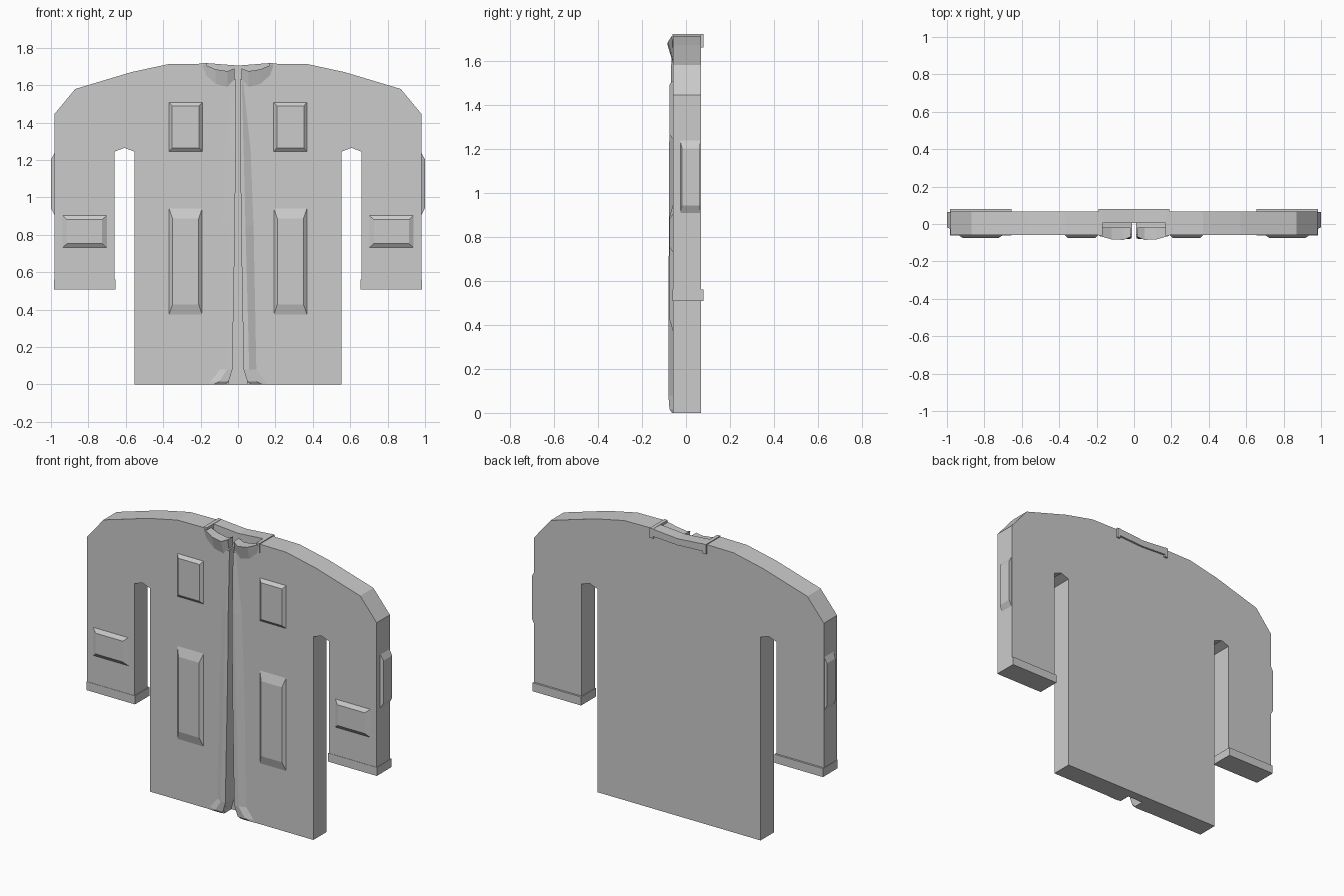
import bpy, bmesh

cube = bpy.data.objects.get("Cube")
if cube:
    bpy.data.objects.remove(cube, do_unlink=True)

grey = bpy.data.materials.new("grey cloth")
grey.use_nodes = True
grey.diffuse_color = (0.6, 0.6, 0.6, 1)
bsdf = grey.node_tree.nodes["Principled BSDF"]
bsdf.inputs["Base Color"].default_value = grey.diffuse_color
bsdf.inputs["Roughness"].default_value = 0.9


def loft(name, rings, mirror=True):
    """Skin a list of equal closed rings, cap both ends, mirror across x."""
    bm = bmesh.new()
    rows = [[bm.verts.new(p) for p in ring] for ring in rings]
    n = len(rows[0])
    for a, b in zip(rows, rows[1:]):
        for i in range(n):
            j = (i + 1) % n
            bm.faces.new((a[i], a[j], b[j], b[i]))
    bm.faces.new(rows[0][::-1])
    bm.faces.new(rows[-1])
    bmesh.ops.recalc_face_normals(bm, faces=bm.faces[:])
    mesh = bpy.data.meshes.new(name)
    bm.to_mesh(mesh)
    bm.free()
    mesh.materials.append(grey)
    obj = bpy.data.objects.new(name, mesh)
    bpy.context.collection.objects.link(obj)
    if mirror:
        obj.modifiers.new("Mirror", 'MIRROR').use_mirror_merge = False
    return obj


def prism(name, outline, y0, y1, mirror=False):
    return loft(name, [[(x, y, z) for x, z in outline] for y in (y0, y1)], mirror)


def rect(x0, x1, z0, z1):
    return [(x0, z0), (x1, z0), (x1, z1), (x0, z1)]


def both_sides(half):
    """Complete a half outline that starts and ends on the centre line."""
    return half + [(-x, z) for x, z in half[-2:0:-1]]


# Coat slab with sleeves
body = prism("coat_body", both_sides([
    (0, 0), (0.553, 0), (0.553, 1.245), (0.607, 1.265), (0.66, 1.245),
    (0.66, 0.51), (0.982, 0.51), (0.982, 1.445), (0.87, 1.58),
    (0.57, 1.67), (0.37, 1.713), (0.19, 1.715), (0, 1.7)]), -0.06, 0.068)

# Front opening and neck hollow
cutter = prism("opening_cutter", both_sides([
    (0, -0.1), (0.065, -0.1), (0.05, 0.015), (0.03, 0.08), (0.016, 0.85),
    (0.012, 1.63), (0.17, 1.66), (0.17, 1.8), (0, 1.8)]), -0.2, 0.01)
cutter.hide_render = True
cut = body.modifiers.new("Opening", 'BOOLEAN')
cut.operation = 'DIFFERENCE'
cut.solver = 'EXACT'
cut.object = cutter
bpy.context.view_layer.objects.active = body
bpy.ops.object.modifier_apply(modifier=cut.name)
bpy.data.objects.remove(cutter, do_unlink=True)

# Raised front edges: height, inner edge, ridge, outer edge, front depth
edge_rows = [(0, 0.07, 0.13, 0.18, -0.063), (0.016, 0.05, 0.1, 0.15, -0.075),
             (0.08, 0.03, 0.06, 0.1, -0.08), (0.85, 0.016, 0.04, 0.085, -0.078),
             (1.25, 0.013, 0.03, 0.07, -0.076), (1.62, 0.012, 0.02, 0.03, -0.066)]
loft("front_edges", [[(a, -0.05, z), (a, y, z), (r, y, z), (o, -0.059, z)]
                     for z, a, r, o, y in edge_rows])

# Collar leaves: across, top, bottom, front depth
leaf_rows = [(0.02, 1.69, 1.62, -0.07), (0.055, 1.675, 1.585, -0.085),
             (0.12, 1.685, 1.6, -0.082), (0.186, 1.713, 1.66, -0.064)]
loft("collar_leaves", [[(x, -0.02, t), (x, y, t), (x, -0.058, b), (x, -0.02, b)]
                       for x, t, b, y in leaf_rows])

# Collar band behind the neck and its side returns
prism("collar_band", both_sides([(0, 1.665), (0.19, 1.675), (0.19, 1.72), (0, 1.705)]),
      0.005, 0.08)
prism("collar_sides", rect(0.168, 0.19, 1.66, 1.72), -0.062, 0.08, True)


# Bevelled pockets and cuffs
def pocket(name, x0, x1, z0, z1, dx, dz):
    outer = rect(x0, x1, z0, z1)
    inner = rect(x0 + dx, x1 - dx, z0 + dz, z1 - dz)
    loft(name, [[(x, y, z) for x, z in ring]
                for ring, y in ((outer, -0.059), (inner, -0.076))])


pocket("chest_pockets", 0.19, 0.37, 1.245, 1.51, 0.018, 0.02)
pocket("lower_pockets", 0.19, 0.37, 0.37, 0.945, 0.02, 0.058)
pocket("sleeve_pockets", 0.7, 0.94, 0.73, 0.905, 0.027, 0.024)
prism("cuffs", rect(0.655, 0.984, 0.508, 0.56), -0.062, 0.08, True)

# Padded patches on the outer sleeves
loft("arm_patches", [
    [(x, y, z) for y, z in rect(y0, 0.064, 0.905 + d, 1.24 - d)]
    for x, y0, d in ((0.98, -0.027, 0), (1.0, -0.018, 0.038))])
